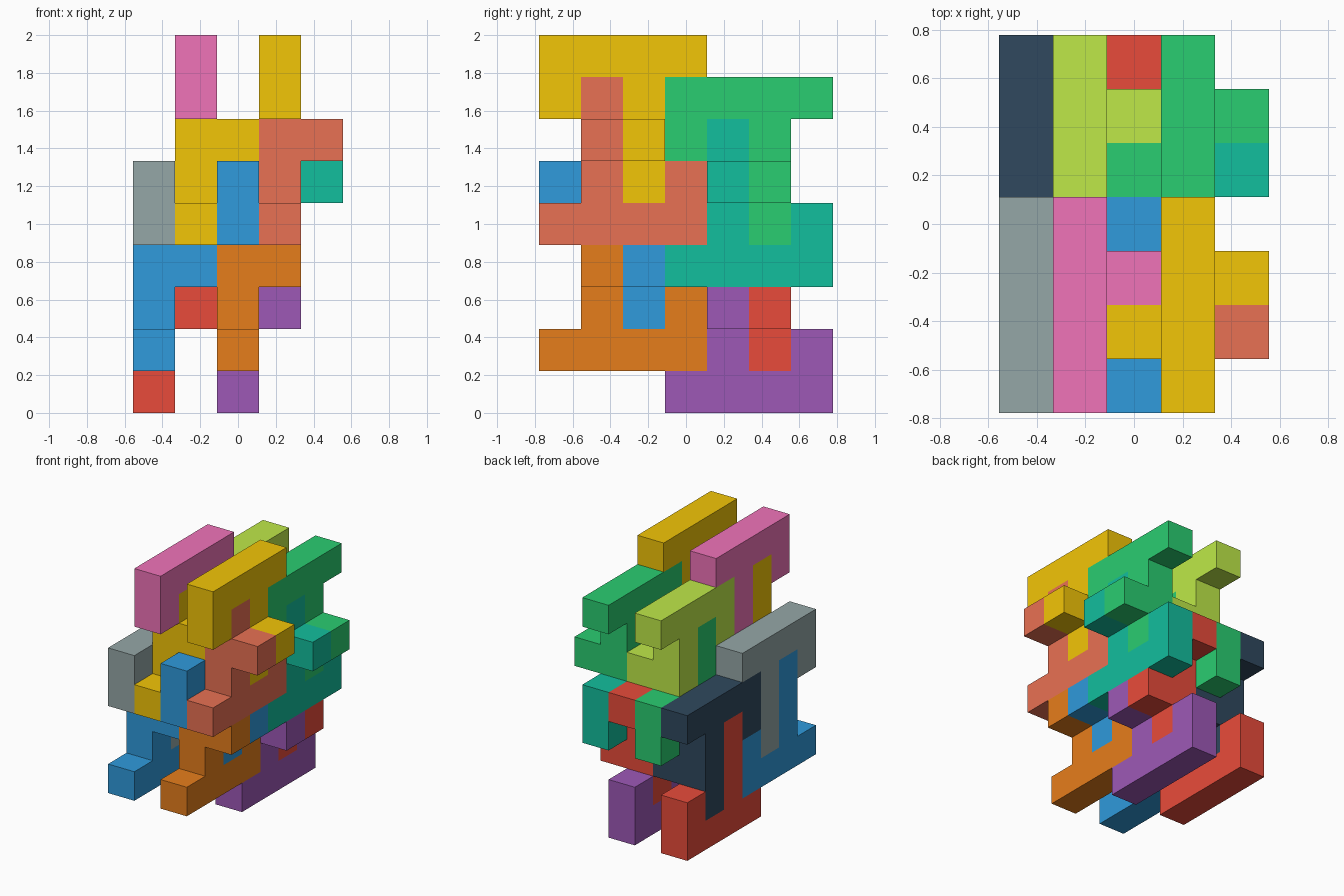
import bpy, bmesh
from mathutils import Vector

if "Cube" in bpy.data.objects:
    bpy.data.objects.remove(bpy.data.objects["Cube"])

U = 2 / 9                       # edge of one cube cell
ORIGIN = Vector((-2.5 * U, -3.5 * U, 0))

# Comb-shaped puzzle piece: four-cell bar, short end post, tall post with side hook
PIECE = [(0, y, 0) for y in range(4)] + [
    (0, 3, 1), (0, 1, 1), (0, 1, 2), (0, 1, 3), (1, 1, 2)]
# The same piece turned half round the x axis, interlocking from above
FLIPPED = [(x, 3 - y, 4 - z) for x, y, z in PIECE]

COLORS = {
    "red": (0.91, 0.30, 0.24), "navy": (0.20, 0.29, 0.37),
    "blue": (0.20, 0.60, 0.86), "grey": (0.58, 0.65, 0.65),
    "green": (0.18, 0.80, 0.44), "lime": (0.74, 0.91, 0.29),
    "yellow": (0.95, 0.77, 0.06), "pink": (0.94, 0.45, 0.72),
    "purple": (0.61, 0.35, 0.71), "orange": (0.90, 0.49, 0.13),
    "teal": (0.10, 0.74, 0.61), "salmon": (0.91, 0.44, 0.33),
}


def material(name):
    mat = bpy.data.materials.get(name)
    if not mat:
        mat = bpy.data.materials.new(name)
        mat.diffuse_color = (*[c ** 2.2 for c in COLORS[name]], 1)
        mat.use_nodes = True
        mat.node_tree.nodes["Principled BSDF"].inputs["Base Color"].default_value = mat.diffuse_color
    return mat


def add_piece(name, cells, offset, color):
    """Weld cube cells into one clean solid, keeping only the outer faces."""
    cells = set(cells)
    bm = bmesh.new()
    for cell in cells:
        for axis in range(3):
            for sign in (-1, 1):
                n = Vector((0, 0, 0))
                n[axis] = sign
                if tuple(int(a + b) for a, b in zip(cell, n)) in cells:
                    continue
                a = Vector((0, 0, 0))
                a[(axis + 1) % 3] = 0.5
                b = n.cross(a)
                mid = Vector(cell) + Vector((0.5, 0.5, 0.5)) + n / 2
                corners = (mid - a - b, mid + a - b, mid + a + b, mid - a + b)
                bm.faces.new([bm.verts.new((p + Vector(offset)) * U + ORIGIN)
                              for p in corners])
    bmesh.ops.remove_doubles(bm, verts=bm.verts, dist=1e-4)
    bmesh.ops.dissolve_limit(bm, angle_limit=0.01, verts=bm.verts, edges=bm.edges)
    bmesh.ops.recalc_face_normals(bm, faces=bm.faces)
    mesh = bpy.data.meshes.new(name)
    bm.to_mesh(mesh)
    bm.free()
    mesh.materials.append(material(color))
    obj = bpy.data.objects.new(name, mesh)
    bpy.context.collection.objects.link(obj)


# Interlocked pairs: column x, start y, base z, lower colour, upper colour
PAIRS = [
    (0, 0, 1, "blue", "grey"), (0, 3, 0, "red", "navy"),
    (1, 0, 4, "yellow", "pink"), (1, 3, 3, "green", "lime"),
    (2, 0, 1, "orange", "blue"), (2, 3, 0, "purple", "red"),
    (3, 0, 4, "salmon", "yellow"), (3, 3, 3, "teal", "green"),
]
for i, (x, y, z, low, high) in enumerate(PAIRS, 1):
    add_piece(f"lower_piece_{i}", PIECE, (x, y, z), low)
    add_piece(f"upper_piece_{i}", FLIPPED, (x, y, z), high)
